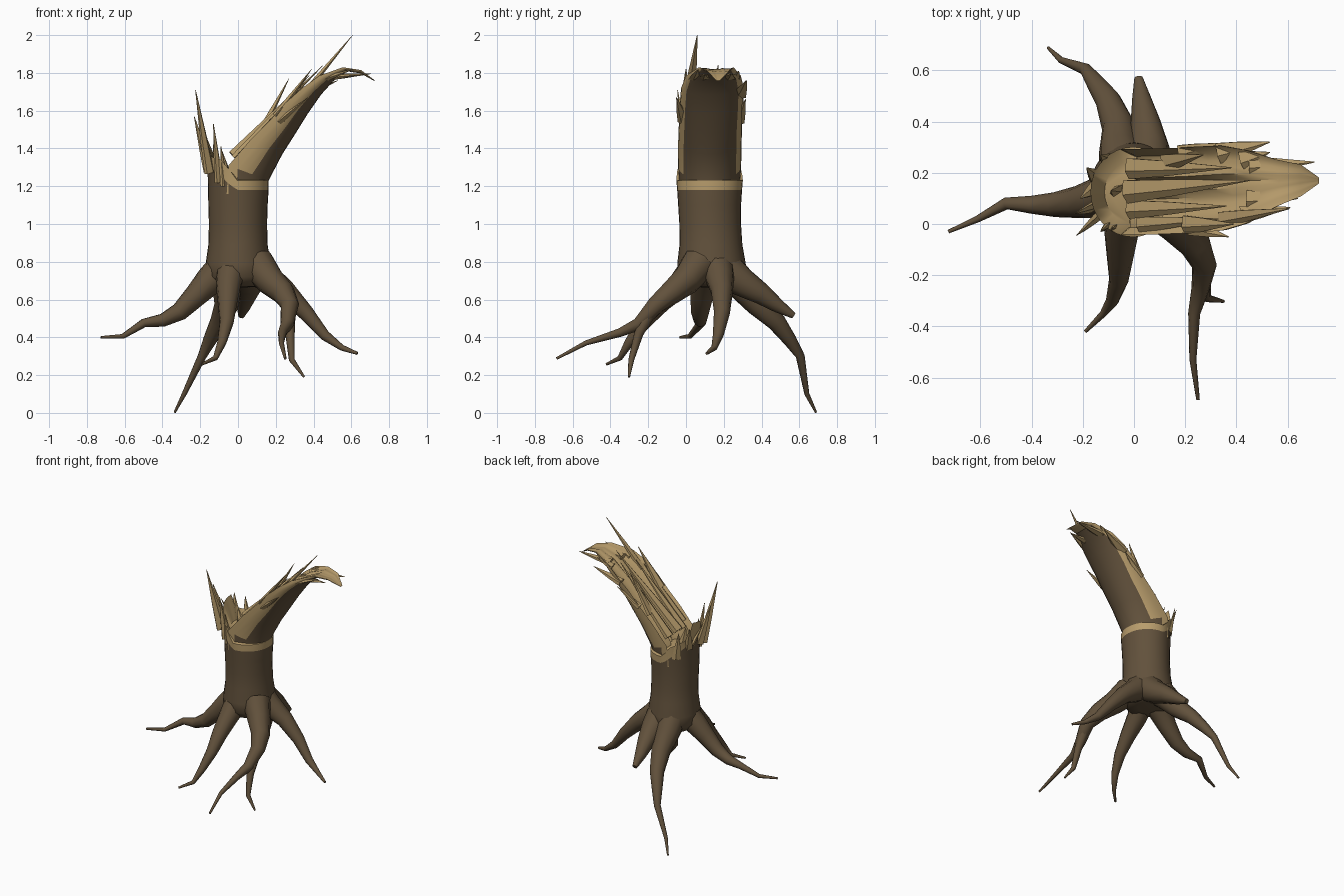
import bpy, bmesh, math, random
from mathutils import Vector

if "Cube" in bpy.data.objects:
    bpy.data.objects.remove(bpy.data.objects["Cube"])

random.seed(4)

def material(name, rgb):
    m = bpy.data.materials.new(name)
    m.diffuse_color = (*rgb, 1)
    m.use_nodes = True
    m.node_tree.nodes["Principled BSDF"].inputs["Base Color"].default_value = m.diffuse_color
    return m

BARK = material("dark bark", (0.122, 0.083, 0.045))
WOOD = material("split wood", (0.48, 0.335, 0.15))

def finish(bm, name, mats, angle=50):
    bmesh.ops.recalc_face_normals(bm, faces=bm.faces)
    me = bpy.data.meshes.new(name)
    bm.to_mesh(me)
    bm.free()
    for m in mats:
        me.materials.append(m)
    ob = bpy.data.objects.new(name, me)
    bpy.context.collection.objects.link(ob)
    bpy.ops.object.select_all(action='DESELECT')
    ob.select_set(True)
    bpy.context.view_layer.objects.active = ob
    bpy.ops.object.shade_smooth_by_angle(angle=math.radians(angle))
    return ob

def bridge(bm, a, b, mat=0):
    n = len(a)
    for i in range(n):
        f = bm.faces.new((a[i], a[(i + 1) % n], b[(i + 1) % n], b[i]))
        f.material_index = mat(i) if callable(mat) else mat

def tube(bm, pts, radii, sides=8, squash=1.0):
    """Tapered tube along a path, closed at both ends."""
    pts = [Vector(p) for p in pts]
    side, prev, last = None, None, None
    for i, p in enumerate(pts):
        d = (pts[min(i + 1, len(pts) - 1)] - pts[max(i - 1, 0)]).normalized()
        if side is None:
            side = d.orthogonal().normalized() if abs(d.z) > .95 else d.cross(Vector((0, 0, 1))).normalized()
        else:
            side = (side - d * side.dot(d)).normalized()
        up = side.cross(d)
        ring = [bm.verts.new(p + radii[i] * (side * math.cos(t) + up * math.sin(t) * squash))
                for t in (2 * math.pi * k / sides for k in range(sides))]
        if last:
            bridge(bm, last, ring)
        else:
            bm.faces.new(ring)
        last = ring
    bm.faces.new(last)

# Trunk: bark cylinder with a flared foot, then the torn wooden rim and hollow
N = 32
bm = bmesh.new()
ANG = [2 * math.pi * k / N for k in range(N)]
def ring(r, y, zf, xs=0):
    return [bm.verts.new((xs + r * math.cos(t), y + r * 1.06 * math.sin(t), zf(t))) for t in ANG]
rows = [(.06, .14, .665), (.13, .14, .67), (.172, .137, .72), (.171, .135, .79),
        (.157, .132, .89), (.154, .128, 1.0), (.157, .125, 1.1)]
rings = [ring(r, y, lambda t, z=z: z) for r, y, z in rows]
bm.faces.new(rings[0])
for a, b in zip(rings, rings[1:]):
    bridge(bm, a, b)
jag = {t: random.uniform(0, .10) for t in ANG}
left = lambda t: max(0, -math.cos(t))
rim = ring(.162, .125, lambda t: 1.18 + .15 * left(t) ** 1.3 + .25 * (jag[t] - .05) * left(t))
bridge(bm, rings[-1], rim)
torn = ring(.166, .125, lambda t: 1.23 + (.13 + jag[t] * 1.2) * left(t), -.004)
bridge(bm, rim, torn, 1)
inner = ring(.115, .125, lambda t: 1.25 + .05 * left(t))
bridge(bm, torn, inner, 1)
f = bm.faces.new(inner)
f.material_index = 1
finish(bm, "trunk", [BARK, WOOD])

# Leaning slab: rounded bark back and a ridged, hollowed wooden face
# (back x, back z, face x, face z, half width, centre y)
slab = [(.157, 1.10, -.06, 1.16, .160, .125), (.162, 1.23, -.05, 1.31, .167, .125),
        (.235, 1.37, .07, 1.45, .168, .127), (.305, 1.48, .17, 1.55, .167, .13),
        (.37, 1.585, .25, 1.64, .168, .135), (.44, 1.685, .34, 1.72, .166, .14),
        (.505, 1.757, .43, 1.785, .145, .145), (.58, 1.808, .555, 1.83, .092, .16),
        (.65, 1.797, .652, 1.815, .062, .17), (.722, 1.757, .722, 1.762, .012, .17)]
bm = bmesh.new()
A, C = 16, 12
ridge = [0] + [random.uniform(-.16, .22) for _ in range(C - 1)]
last = None
for j, (bx, bz, tx, tz, w, cy) in enumerate(slab):
    vs = []
    for k in range(A + 1):
        a = -math.pi / 2 + math.pi * k / A
        c = math.cos(a) ** .9 if abs(a) < 1.57 else 0
        vs.append(bm.verts.new((tx + (bx - tx) * c, cy + w * math.sin(a), tz + (bz - tz) * c)))
    for k in range(1, C):
        s = 1 - 2 * k / C
        c = .3 * (1 - s * s) + ridge[k]
        vs.append(bm.verts.new((tx + (bx - tx) * c, cy + w * s, tz + (bz - tz) * c)))
    if last:
        low, high = (3, A - 4) if j > 1 else (1, A - 2)
        if j > 7:
            low, high = 99, 0
        bridge(bm, last, vs, lambda i: 0 if low <= i <= high else 1)
    else:
        bm.faces.new(vs)
    last = vs
f = bm.faces.new(last)
f.material_index = 1
finish(bm, "leaning_slab", [BARK, WOOD], 40)

# Splinters: thin flattened spikes (base, tip, width)
def splinters(name, items):
    bm = bmesh.new()
    for base, tip, w in items:
        b, t = Vector(base), Vector(tip)
        tube(bm, [b, b.lerp(t, .4), t], [w, w * .7, .002], 5, .5)
    finish(bm, name, [WOOD], 35)

splinters("stump_splinters", [
    ((-.15, .02, 1.27), (-.225, -.045, 1.71), .036), ((-.155, .07, 1.28), (-.232, .04, 1.57), .035),
    ((-.15, .14, 1.30), (-.21, .10, 1.45), .03), ((-.145, .18, 1.28), (-.185, .22, 1.45), .035),
    ((-.10, .00, 1.22), (-.13, -.03, 1.53), .03), ((-.07, -.01, 1.20), (-.09, -.02, 1.41), .03),
    ((-.10, .25, 1.22), (-.13, .27, 1.42), .035), ((-.06, .13, 1.24), (-.09, .13, 1.40), .04)])
splinters("slab_splinters", [
    ((.34, .02, 1.68), (.607, .06, 2.0), .034), ((.12, .24, 1.49), (.27, .27, 1.77), .04),
    ((.20, .00, 1.57), (.39, .00, 1.82), .04), ((.22, -.01, 1.54), (.37, -.05, 1.67), .035),
    ((.33, .28, 1.68), (.53, .32, 1.76), .045), ((.18, .28, 1.54), (.34, .315, 1.66), .035),
    ((.45, .23, 1.775), (.705, .242, 1.795), .04), ((.42, .04, 1.755), (.61, .065, 1.82), .038),
    ((.42, .25, 1.76), (.53, .28, 1.81), .04), ((.44, .10, 1.77), (.64, .10, 1.79), .04)])
splinters("slab_fibres", [
    ((-.03, .13, 1.365), (.45, .17, 1.84), .05), ((-.02, .06, 1.35), (.36, .07, 1.76), .04),
    ((-.02, .22, 1.35), (.38, .22, 1.79), .045), ((.02, .00, 1.37), (.33, .02, 1.72), .035)])

# Roots: tapered, kinked paths growing out of the foot of the trunk
def roots(name, pts, r0, r1, power=.75):
    bm = bmesh.new()
    n = len(pts) - 1
    tube(bm, pts, [r1 + (r0 - r1) * (1 - i / n) ** (1 / power) for i in range(n + 1)], 10)
    finish(bm, name, [BARK], 60)

roots("left_root", [(-.06, .12, .78), (-.15, .10, .70), (-.22, .085, .625), (-.31, .075, .535), (-.40, .075, .49),
                    (-.50, .08, .475), (-.61, .02, .405), (-.725, -.03, .40)], .095, .007)
roots("back_root", [(-.04, .20, .78), (-.055, .29, .68), (-.06, .38, .575), (-.10, .48, .48), (-.15, .55, .385),
                    (-.19, .605, .30), (-.285, .64, .10), (-.335, .688, .003)], .10, .006)
roots("short_back_root", [(.05, .20, .77), (.06, .30, .69), (.045, .40, .63), (.03, .49, .565), (.018, .57, .515)],
      .10, .017, 1)
roots("front_left_root", [(-.03, .06, .78), (-.05, -.03, .68), (-.055, -.13, .585), (-.06, -.22, .48),
                          (-.085, -.30, .375), (-.12, -.35, .29), (-.19, -.42, .258)], .085, .007)
roots("front_right_root", [(.10, .07, .79), (.17, .00, .70), (.24, -.08, .635), (.275, -.16, .57), (.26, -.25, .47),
                           (.235, -.35, .425), (.23, -.53, .37), (.25, -.685, .288)], .095, .007)
roots("front_right_root_fork", [(.27, -.19, .53), (.275, -.25, .42), (.285, -.29, .28), (.35, -.302, .19)], .035, .006, 1)
roots("right_root", [(.07, .16, .79), (.16, .18, .71), (.25, .19, .645), (.36, .19, .53), (.46, .17, .41),
                     (.55, .15, .345), (.632, .11, .315)], .095, .008)
